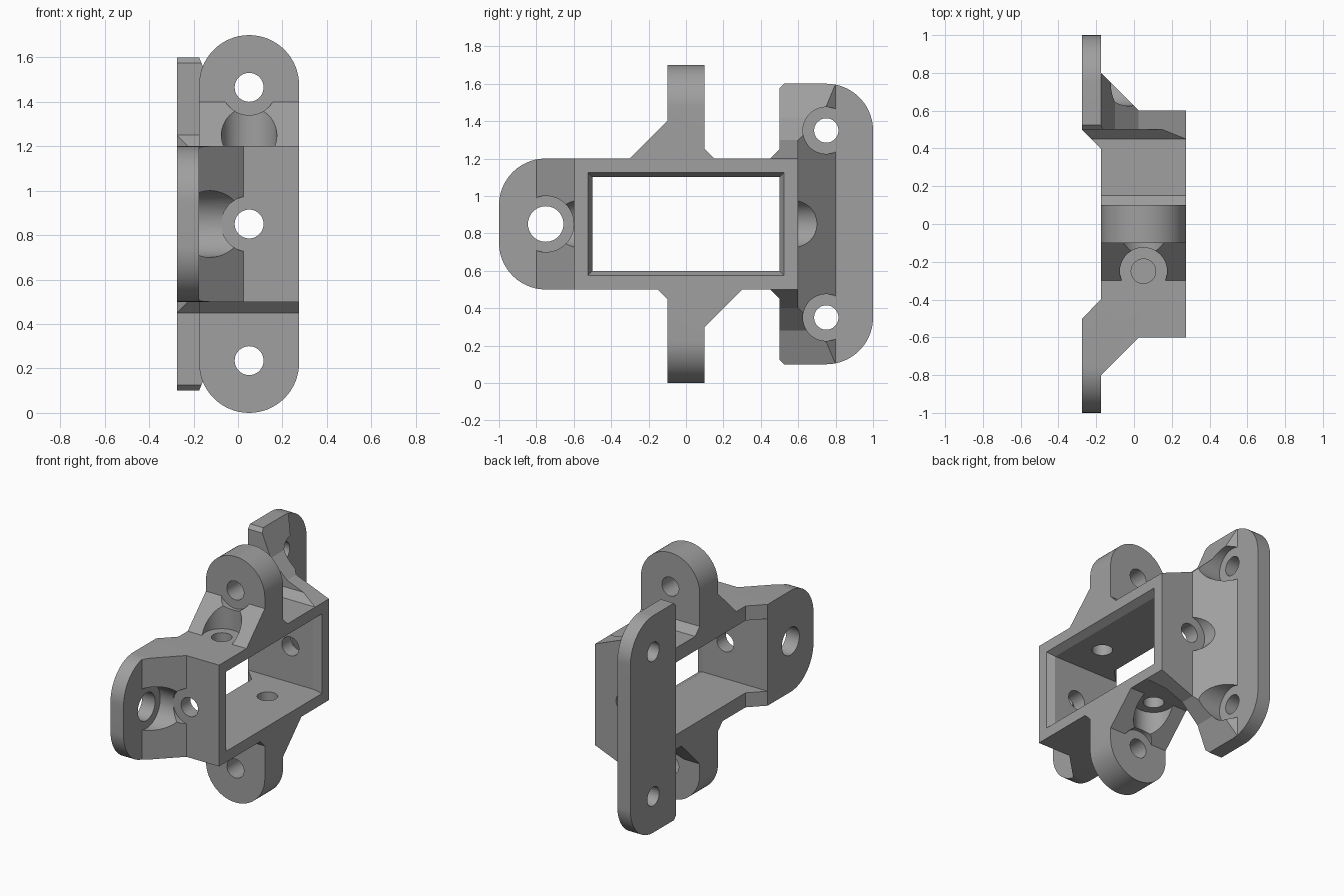
import bpy, bmesh, math
from mathutils import Vector

if "Cube" in bpy.data.objects:
    bpy.data.objects.remove(bpy.data.objects["Cube"])

grey = bpy.data.materials.new("plain grey")
grey.diffuse_color = (0.35, 0.35, 0.35, 1)
grey.use_nodes = True
grey.node_tree.nodes["Principled BSDF"].inputs["Base Color"].default_value = grey.diffuse_color

MID = 0.85  # mirror height of the bracket


def to_xyz(axis, u, v, w):
    """Place profile point (u, v) at depth w along the given axis."""
    return {"x": (w, u, v), "y": (u, w, v), "z": (u, v, w)}[axis]


def loft(name, axis, rings):
    """Solid through a list of (profile, depth) rings."""
    bm = bmesh.new()
    loops = [[bm.verts.new(to_xyz(axis, u, v, w)) for u, v in p] for p, w in rings]
    n = len(loops[0])
    bm.faces.new(loops[0])
    bm.faces.new(loops[-1])
    for a, b in zip(loops, loops[1:]):
        for i in range(n):
            bm.faces.new((a[i], a[(i + 1) % n], b[(i + 1) % n], b[i]))
    bmesh.ops.recalc_face_normals(bm, faces=bm.faces)
    mesh = bpy.data.meshes.new(name)
    bm.to_mesh(mesh)
    bm.free()
    mesh.materials.append(grey)
    ob = bpy.data.objects.new(name, mesh)
    bpy.context.collection.objects.link(ob)
    return ob


def prism(name, axis, profile, lo, hi):
    return loft(name, axis, [(profile, lo), (profile, hi)])


def arc(u, v, r, a0, a1, n=20):
    return [(u + r * math.cos(math.radians(a0 + (a1 - a0) * i / n)),
             v + r * math.sin(math.radians(a0 + (a1 - a0) * i / n))) for i in range(n + 1)]


def hole(axis, u, v, r, lo, hi):
    return prism("hole_cutter", axis, arc(u, v, r, 0, 360 * 47 / 48, 47), lo, hi)


def mirrored(profile):
    """Close a half profile by mirroring it about the middle height."""
    return profile + [(u, 2 * MID - v) for u, v in reversed(profile)]


def combine(ob, other, operation):
    mod = ob.modifiers.new("join", 'BOOLEAN')
    mod.operation = operation
    mod.solver = 'EXACT'
    mod.object = other
    bpy.context.view_layer.objects.active = ob
    bpy.ops.object.modifier_apply(modifier=mod.name)
    bpy.data.objects.remove(other, do_unlink=True)


# Frame block with the front tab and its wedge
bracket = prism("servo_bracket", "z", [
    (-0.275, -1), (-0.175, -1), (-0.175, -0.8), (0.025, -0.6), (0.275, -0.6),
    (0.275, 0.6), (0.025, 0.6), (-0.175, 0.8), (-0.275, 0.8), (-0.275, 0.5),
    (-0.175, 0.4), (-0.175, -0.4), (-0.275, -0.5)], 0.5, 1.2)
combine(bracket, prism("front_rounding", "x", mirrored(
    [(0.9, 1.2)] + arc(-0.75, 0.95, 0.25, 90, 180)), -0.5, 0.5), 'INTERSECT')

# Tall rear flange: plan, side outline and stepped gusset slope
flange = prism("rear_flange", "z", [
    (-0.275, 0.5), (-0.225, 0.45), (0.275, 0.45), (0.275, 0.6), (0.025, 0.6),
    (-0.175, 0.8), (-0.175, 1), (-0.275, 1)], 0, 1.7)
combine(flange, prism("side_outline", "x", mirrored(
    [(0.45, 1.2), (0.5, 1.25), (0.5, 1.575), (0.525, 1.6)]
    + arc(0.75, 1.35, 0.25, 90, 0)), -0.5, 0.5), 'INTERSECT')
combine(flange, prism("gusset_slope", "y", mirrored(
    [(-0.4, 1.6), (-0.175, 1.6), (-0.1, 1.42), (0.025, 1.3), (0.275, 1.2)]),
    0.3, 1.2), 'INTERSECT')
combine(bracket, flange, 'UNION')

# Upper and lower lugs, the lower one turned half way round
for s in (1, -1):
    lug = prism("lug", "x", [(s * y, MID + s * h) for y, h in (
        (-0.3, 0.35), (-0.1, 0.55), (-0.1, 0.85), (0.1, 0.85), (0.1, 0.4),
        (0.15, 0.35), (0.15, 0.3), (-0.3, 0.3))], -0.175, 0.275)
    outline = [(-0.175, 0.25)] + arc(0.05, 0.625, 0.225, 180, 0, 32) + [(0.275, 0.25)]
    combine(lug, prism("lug_outline", "y", [(x, MID + s * h) for x, h in outline],
                       -0.5, 0.5), 'INTERSECT')
    combine(bracket, lug, 'UNION')


# Window with a bevelled lip on the right side
def window(e):
    return [(-0.5 - e, 0.6 - e), (0.5 + e, 0.6 - e), (0.5 + e, 1.1 + e), (-0.5 - e, 1.1 + e)]


combine(bracket, loft("window_cutter", "x", [
    (window(0), -0.5), (window(0), 0.225), (window(0.025), 0.275),
    (window(0.025), 0.4)]), 'DIFFERENCE')

# Bolt holes with wider clearance bores: axis, u, v, radius, clearance, start, surface, end
bolts = [
    ("x", -0.75, 0.85, 0.095, 0.15, -0.4, -0.175, 0.3),
    ("x", 0.75, 1.35, 0.065, 0.125, -0.4, -0.175, 0.3),
    ("x", 0.75, 0.35, 0.065, 0.125, -0.4, -0.175, 0.3),
    ("y", 0.05, 0.85, 0.065, 0.125, -0.4, -0.6, -1.1),
    ("y", 0.05, 0.85, 0.065, 0.125, 0.4, 0.6, 1.1),
    ("y", 0.05, 1.465, 0.065, 0.125, 0.2, -0.1, -0.4),
    ("y", 0.05, 0.235, 0.065, 0.125, -0.2, 0.1, 0.4),
    ("z", 0.05, -0.25, 0.065, 0.125, 1.0, 1.2, 1.6),
    ("z", 0.05, 0.25, 0.065, 0.125, 0.7, 0.5, 0.1),
]
for axis, u, v, r, clear, start, face, end in bolts:
    combine(bracket, hole(axis, u, v, r, start, end), 'DIFFERENCE')
    combine(bracket, hole(axis, u, v, clear, face, end), 'DIFFERENCE')

# Smooth the round surfaces, keep edges sharp
bpy.ops.object.select_all(action='DESELECT')
bracket.select_set(True)
bpy.context.view_layer.objects.active = bracket
bpy.ops.object.shade_smooth_by_angle(angle=math.radians(20))
